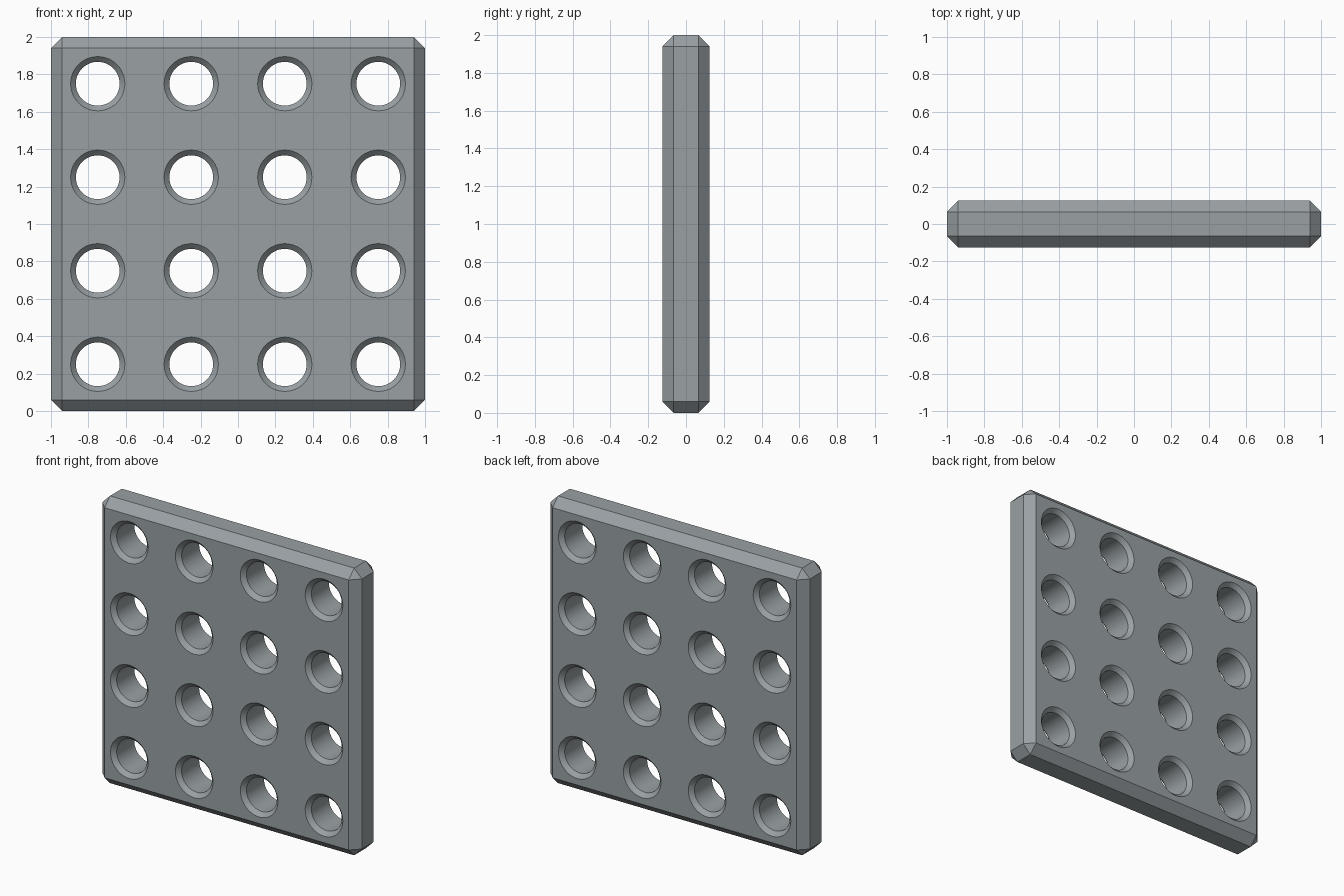
import bpy, bmesh, math

if "Cube" in bpy.data.objects:
    bpy.data.objects.remove(bpy.data.objects["Cube"])

HALF_T, BEVEL = 0.125, 0.06      # plate half thickness, edge chamfer
R_HOLE, R_RIM = 0.117, 0.145     # bore radius, countersink radius
SIDES = 48


def make_object(name, bm):
    bmesh.ops.recalc_face_normals(bm, faces=bm.faces)
    mesh = bpy.data.meshes.new(name)
    bm.to_mesh(mesh)
    bm.free()
    obj = bpy.data.objects.new(name, mesh)
    bpy.context.collection.objects.link(obj)
    return obj


def add_hole_cutter(bm, cx, cz):
    # Turned profile along y: flared at both ends, straight bore between
    depth, extra = R_RIM - R_HOLE, 0.03
    profile = [(-HALF_T - extra, R_RIM + extra), (-HALF_T + depth, R_HOLE),
               (HALF_T - depth, R_HOLE), (HALF_T + extra, R_RIM + extra)]
    angles = [2 * math.pi * i / SIDES for i in range(SIDES)]
    rings = [[bm.verts.new((cx + r * math.cos(a), y, cz + r * math.sin(a)))
              for a in angles] for y, r in profile]
    for lo, hi in zip(rings, rings[1:]):
        for i in range(SIDES):
            j = (i + 1) % SIDES
            bm.faces.new((lo[i], lo[j], hi[j], hi[i]))
    bm.faces.new(rings[0])
    bm.faces.new(rings[-1])


# Dark blue-grey metal
metal = bpy.data.materials.new("dark_metal")
metal.diffuse_color = (0.32, 0.355, 0.37, 1)
metal.use_nodes = True
metal.node_tree.nodes["Principled BSDF"].inputs["Base Color"].default_value = metal.diffuse_color

# Square plate with every edge chamfered
bm = bmesh.new()
bmesh.ops.create_cube(bm, size=2)
bmesh.ops.scale(bm, vec=(1, HALF_T, 1), verts=bm.verts)
bmesh.ops.translate(bm, vec=(0, 0, 1), verts=bm.verts)
bmesh.ops.bevel(bm, geom=bm.edges[:], offset=BEVEL, offset_type='OFFSET',
                segments=1, profile=0.5, affect='EDGES')
plate = make_object("perforated_plate", bm)
plate.data.materials.append(metal)

# Four by four grid of countersunk holes
bm = bmesh.new()
for col in range(4):
    for row in range(4):
        add_hole_cutter(bm, -0.75 + 0.5 * col, 0.25 + 0.5 * row)
cutter = make_object("hole_cutter", bm)
cutter.data.materials.append(metal)
cutter.hide_render = True

cut = plate.modifiers.new("holes", 'BOOLEAN')
cut.operation = 'DIFFERENCE'
cut.solver = 'EXACT'
cut.object = cutter

bpy.ops.object.select_all(action='DESELECT')
plate.select_set(True)
bpy.context.view_layer.objects.active = plate
bpy.ops.object.modifier_apply(modifier=cut.name)
bpy.data.objects.remove(cutter)

# Smooth bores, crisp chamfers
bpy.ops.object.shade_smooth_by_angle(angle=math.radians(30))
